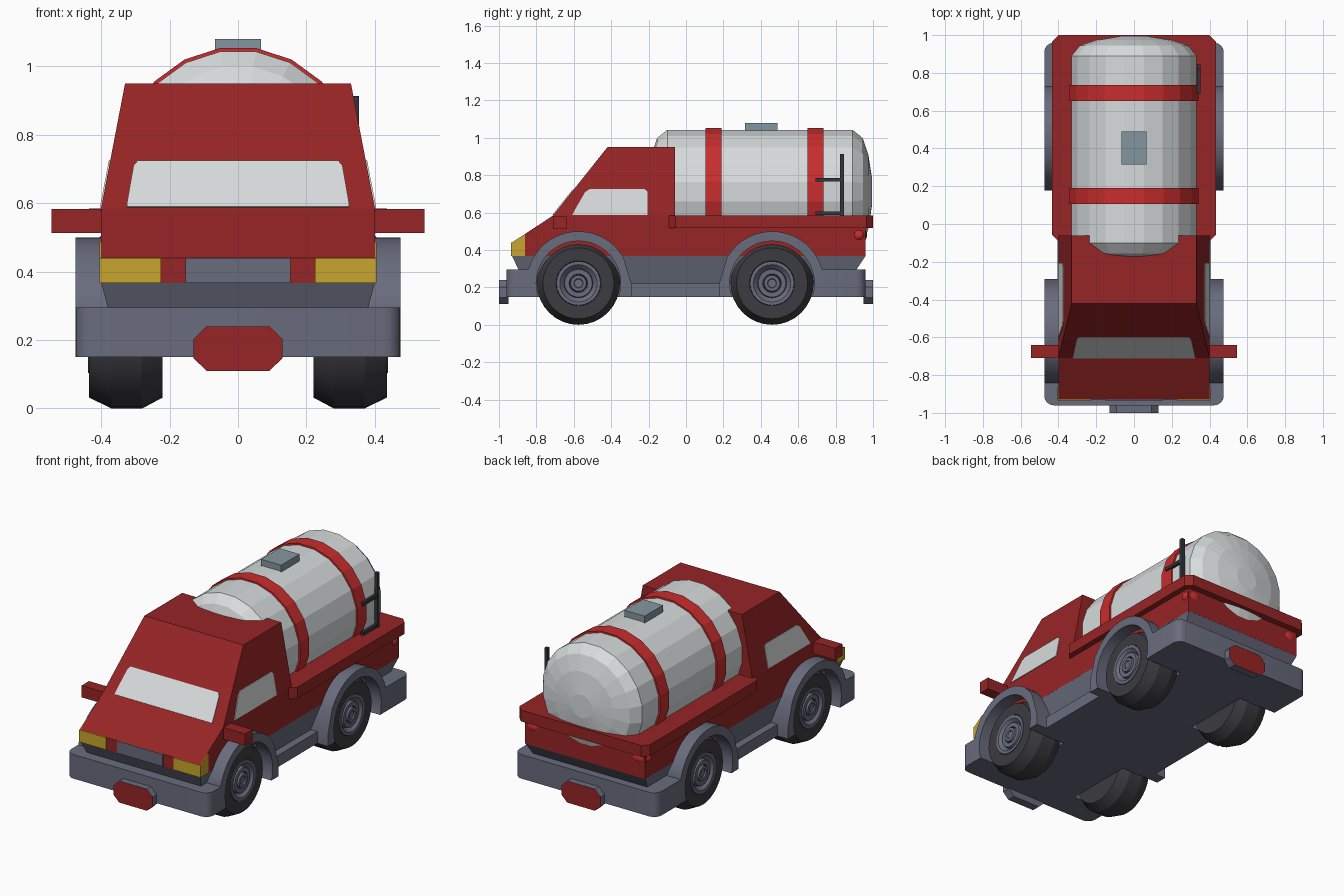
import bpy, bmesh, math
from mathutils import Vector, Matrix

if "Cube" in bpy.data.objects:
    bpy.data.objects.remove(bpy.data.objects["Cube"])


def mat(name, r, g, b):
    m = bpy.data.materials.new(name)
    m.diffuse_color = (r, g, b, 1)
    m.use_nodes = True
    m.node_tree.nodes["Principled BSDF"].inputs["Base Color"].default_value = m.diffuse_color
    return m


RED = mat("body red", .31, .018, .019)
BRIGHT = mat("bright red", .58, .026, .026)
GREY = mat("chassis grey", .140, .149, .204)
WHITE = mat("tank white", .68, .71, .72)
TYRE = mat("tyre black", .045, .043, .052)
YELLOW = mat("headlight yellow", .58, .376, .026)
HATCH = mat("hatch blue grey", .231, .305, .352)
POLE = mat("pole dark", .034, .036, .043)


def finish(name, bm, *mats):
    bmesh.ops.recalc_face_normals(bm, faces=bm.faces)
    me = bpy.data.meshes.new(name)
    bm.to_mesh(me)
    bm.free()
    for m in mats:
        me.materials.append(m)
    ob = bpy.data.objects.new(name, me)
    bpy.context.collection.objects.link(ob)
    return ob


def smooth(ob, angle=35):
    bpy.ops.object.select_all(action='DESELECT')
    ob.select_set(True)
    bpy.context.view_layer.objects.active = ob
    bpy.ops.object.shade_smooth_by_angle(angle=math.radians(angle))


def extrude(bm, pts, offset):
    f = bm.faces.new([bm.verts.new(p) for p in pts])
    r = bmesh.ops.extrude_face_region(bm, geom=[f], use_keep_orig=True)
    vs = [e for e in r["geom"] if isinstance(e, bmesh.types.BMVert)]
    bmesh.ops.translate(bm, verts=vs, vec=offset)


def prism(pts, axis, a, b):
    """Outline in the two other axes, extruded along axis from a to b."""
    bm = bmesh.new()
    p3 = []
    for p in pts:
        q = list(p)
        q.insert(axis, a)
        p3.append(q)
    off = [0, 0, 0]
    off[axis] = b - a
    extrude(bm, p3, Vector(off))
    return bm


def box(name, x, y, z, m):
    return finish(name, prism([(x[0], y[0]), (x[1], y[0]), (x[1], y[1]), (x[0], y[1])], 2, *z), m)


def plate(name, pts, normal, m, t=.005):
    bm = bmesh.new()
    extrude(bm, pts, Vector(normal).normalized() * t)
    return finish(name, bm, m)


def lathe(name, profile, n, axis, center, m, phase=0.0):
    """Revolve (position along axis, radius) points around the x or y axis."""
    bm = bmesh.new()
    rings = []
    for t, r in profile:
        ring = []
        for i in range(n):
            a = phase + 2 * math.pi * i / n
            u, v = r * math.cos(a), r * math.sin(a)
            ring.append(bm.verts.new((t, u, v) if axis == 0 else (u, t, v)))
        rings.append(ring)
    for A, B in zip(rings, rings[1:]):
        for i in range(n):
            bm.faces.new((A[i], A[(i + 1) % n], B[(i + 1) % n], B[i]))
    bm.faces.new(rings[0])
    bm.faces.new(rings[-1])
    bmesh.ops.translate(bm, verts=bm.verts, vec=center)
    return finish(name, bm, m)


# Chassis ends: bumper, wheel arch hump and rounded corners, with wheel wells cut out
WHEELS = (("front", -.575, -1), ("rear", .46, 1))
WZ = .222
for label, wy, s in WHEELS:
    arch = []
    for i in range(17):
        a = math.radians(16 + (150 - 16) * i / 16)
        arch.append((wy + s * .278 * math.cos(a), WZ + .278 * math.sin(a)))
    pts = [(s * .96, .15), (s * .96, .295)]
    pts += [(arch[0][0], .295)] + arch[:]
    inner = wy - s * .283
    pts += [(inner, .22), (inner, .15)]
    bm = prism(pts, 0, -.475, .475)
    corners = [e for e in bm.edges if all(abs(abs(v.co.y) - .96) < 1e-4 for v in e.verts)
               and abs(e.verts[0].co.z - e.verts[1].co.z) > .1]
    bmesh.ops.bevel(bm, geom=corners, offset=.05, segments=4, profile=.5, affect='EDGES')
    ob = finish(label + "_fender", bm, GREY)
    for side in (-1, 1):
        cut = lathe("well_cutter", [(side * .22, .226), (side * .6, .226)], 40, 0, (0, wy, WZ), GREY)
        cut.hide_render = True
        mod = ob.modifiers.new("well", 'BOOLEAN')
        mod.operation, mod.solver, mod.object = 'DIFFERENCE', 'EXACT', cut
        dg = bpy.context.evaluated_depsgraph_get()
        me = bpy.data.meshes.new_from_object(ob.evaluated_get(dg))
        ob.modifiers.clear()
        ob.data = me
        bpy.data.objects.remove(cut)
    smooth(ob)
box("sill", (-.405, .405), (-.30, .185), (.15, .22), GREY)

# Wheels: tyre with bevelled tread, stepped rim and hub
for label, wy, _ in WHEELS:
    for side, sn in ((1, "right"), (-1, "left")):
        c = (0, wy, WZ)
        tyre = [(.22, .15), (.22, .19), (.28, .222), (.37, .222), (.435, .19), (.435, .12), (.41, .115)]
        rim = [(.40, .118), (.438, .118), (.438, .100), (.415, .078), (.432, .074), (.432, .05),
               (.415, .046), (.440, .042), (.440, .025), (.432, .022)]
        smooth(lathe(f"{label}_{sn}_tyre", [(side * t, r) for t, r in tyre], 32, 0, c, TYRE), 25)
        smooth(lathe(f"{label}_{sn}_rim", [(side * t, r) for t, r in rim], 24, 0, c, GREY), 25)

# Tapered grey skirt under the body
bm = prism([(-.40, -.93), (.40, -.93), (.40, .96), (-.40, .96)], 2, .368, .22)
for v in bm.verts:
    if v.co.z < .3:
        v.co.x *= .9
        v.co.y += .07 if v.co.y < 0 else -.10
finish("skirt", bm, GREY)

# Lower body with sloping bonnet
finish("lower_body", prism([(-.93, .367), (-.93, .44), (-.71, .585), (-.06, .585), (-.06, .56),
                            (.96, .56), (.96, .367)], 0, -.40, .40), RED)


# Cab narrowing to the roof
def cab_x(z):
    return .40 - .07 * (z - .585) / .365


bm = prism([(-.71, .585), (-.42, .95), (-.06, .95), (-.06, .585)], 0, -.40, .40)
for v in bm.verts:
    v.co.x = math.copysign(cab_x(v.co.z), v.co.x)
finish("cab", bm, RED)

# Windscreen and side windows
half = [(.325, .587), (.324, .60), (.305, .708), (.292, .722)]
outline = half + [(-x, z) for x, z in reversed(half)]
plate("windscreen", [(x, -.71 + (z - .585) * .29 / .365, z) for x, z in outline], (0, -.365, .29), WHITE)
win = [(-.608, .587), (-.602, .60), (-.54, .708), (-.515, .725), (-.222, .725), (-.207, .712), (-.207, .587)]
for s, sn in ((1, "right"), (-1, "left")):
    plate(sn + "_window", [(s * cab_x(z), y, z) for y, z in win], (s * .365, 0, .07), WHITE, .004)
    # Headlight wrapping the corner
    a, b = sorted((s * .225, s * .404))
    plate(sn + "_headlight", [(a, -.93, .367), (b, -.93, .367), (b, -.93, .44), (a, -.93, .44)],
          (0, -1, 0), YELLOW)
    plate(sn + "_headlight_side", [(s * .40, -.934, .367), (s * .40, -.86, .367), (s * .40, -.86, .486),
                                   (s * .40, -.934, .438)], (s, 0, 0), YELLOW, .004)
    # Mirror stub and tail light
    box(sn + "_mirror", sorted((s * .38, s * .545)), (-.71, -.64), (.512, .583), RED)
    bm = bmesh.new()
    bmesh.ops.create_uvsphere(bm, u_segments=20, v_segments=12, radius=1, matrix=Matrix.Translation(
        (s * .352, .925, .48)) @ Matrix.Diagonal((.06, .043, .043, 1)))
    smooth(finish(sn + "_tail_light", bm, BRIGHT), 60)
plate("grille", [(-.153, -.93, .367), (.153, -.93, .367), (.153, -.93, .44), (-.153, -.93, .44)],
      (0, -1, 0), GREY)

# Octagonal bumper plates: grey block with a red outer face
octagon = [(-.13, .147), (-.092, .11), (.092, .11), (.13, .147), (.13, .203), (.092, .24), (-.092, .24), (-.13, .203)]
for s, label in ((-1, "front"), (1, "rear")):
    ob = finish(label + "_bumper_plate", prism(octagon, 1, s * .95, s * 1.0), GREY, RED)
    for f in ob.data.polygons:
        f.material_index = 1 if f.normal.y * s > .9 else 0

# Flat bed with chamfered corners
bm = prism([(-.435, -.09), (.435, -.09), (.435, 1.0), (-.435, 1.0)], 2, .517, .585)
bmesh.ops.bevel(bm, geom=[e for e in bm.edges if abs(e.verts[0].co.z - e.verts[1].co.z) > .01],
                offset=.035, segments=1, affect='EDGES')
finish("bed", bm, RED)

# Tank with domed ends, straps and hatch
R, TZ, N = .335, .712, 20
PH = math.pi / N
dome = [(.89, R), (.945, .29), (.975, .2), (.995, .07)]
tank = [(.79 - y, r) for y, r in reversed(dome)] + dome
lathe("tank", tank, N, 1, (0, 0, TZ), WHITE, PH)
for i, (y0, y1) in enumerate(((.105, .19), (.65, .735))):
    lathe(f"tank_strap_{i + 1}", [(y0, R + .01), (y1, R + .01)], N, 1, (0, 0, TZ), BRIGHT, PH)
box("tank_hatch", (-.067, .067), (.315, .49), (1.03, 1.08), HATCH)

# Pole with two rungs on the right of the tank
box("pole", (.333, .353), (.823, .845), (.58, .913), POLE)
for i, z in enumerate((.597, .775)):
    box(f"pole_rung_{i + 1}", (.333, .351), (.692, .83), (z - .01, z + .01), POLE)
